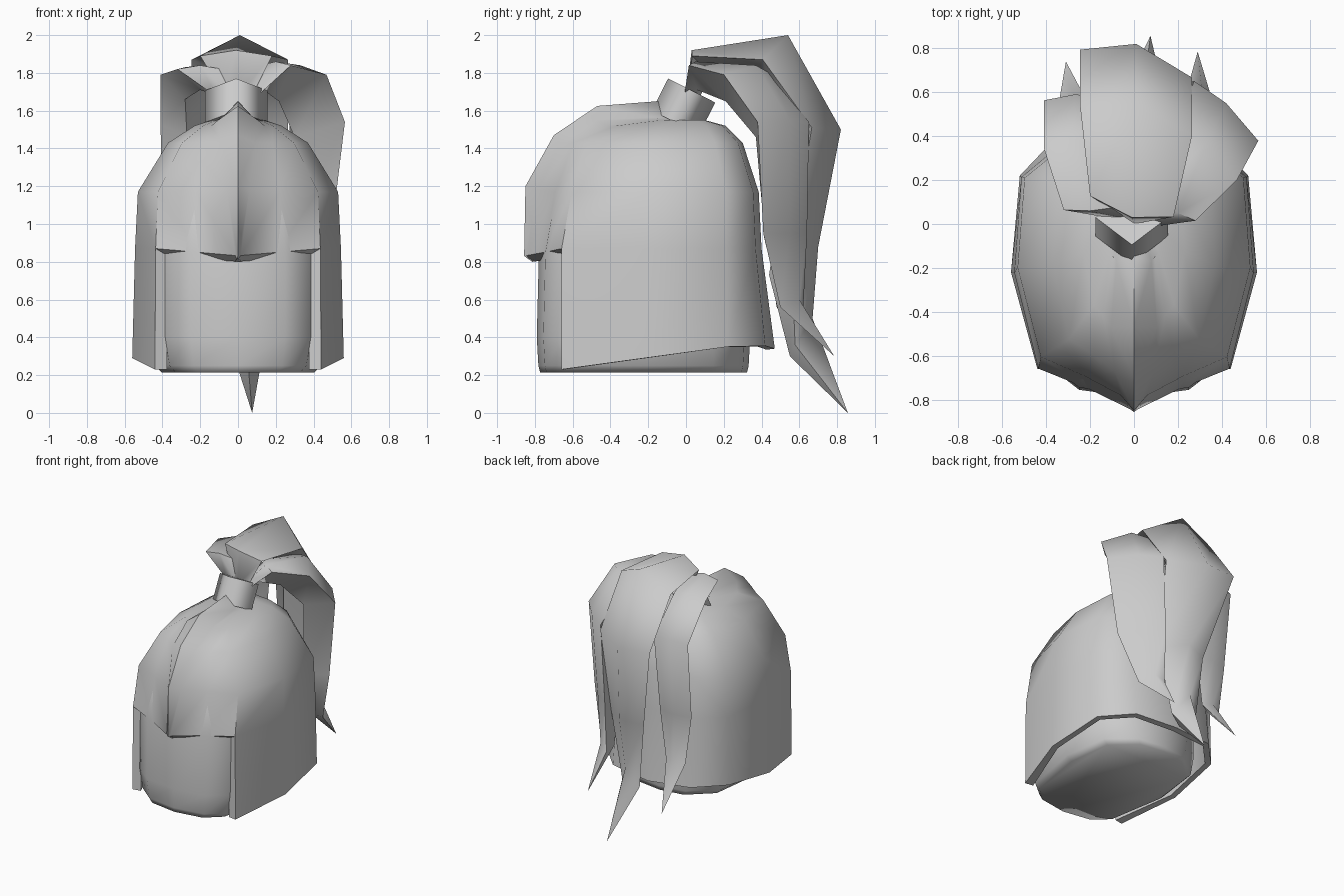
import bpy
from math import radians

if "Cube" in bpy.data.objects:
    bpy.data.objects.remove(bpy.data.objects["Cube"])


def make(name, verts, faces, angle=None):
    me = bpy.data.meshes.new(name)
    me.from_pydata(verts, [], faces)
    ob = bpy.data.objects.new(name, me)
    bpy.context.collection.objects.link(ob)
    bpy.ops.object.select_all(action='DESELECT')
    bpy.context.view_layer.objects.active = ob
    ob.select_set(True)
    if angle:
        smooth(angle)
    return ob


def smooth(angle):
    bpy.ops.object.shade_smooth_by_angle(angle=radians(angle))


def apply_mod(ob, kind, **settings):
    mod = ob.modifiers.new(kind, kind)
    for key, value in settings.items():
        setattr(mod, key, value)
    bpy.ops.object.modifier_apply(modifier=mod.name)


# Helmet shell: half of the dome as stacked rings, with a raised centre ridge
plan = [(.8, -.7), (1, 0), (.94, .7), (.6, .95), (0, 1)]
# z, half width, front y, back y, ridge y, ridge z, ridge strip half width, strip z
rows = [(.87, .545, -.845, .40, -.857, .83, .015, .833),
        (1.17, .53, -.78, .385, -.85, 1.2, .06, 1.18),
        (1.43, .37, -.67, .30, -.70, 1.47, .09, 1.43),
        (1.52, .23, -.47, .21, -.47, 1.625, .105, 1.55),
        (1.55, .14, -.17, .10, -.15, 1.65, .08, 1.565)]
rings = []
for z, w, yf, yb, ry, rz, s, sz in rows:
    yc, yr = (yf + yb) / 2, (yb - yf) / 2
    brow = z < 1
    mid = (s + .45 * (.8 * w - s), yc - .85 * yr, .85 if brow else z)
    rings.append([(0, ry, rz), (s, yf, sz), mid] + [(u * w, yc + t * yr, z) for u, t in plan])
N = len(rings[0])
verts = [v for ring in rings for v in ring]
faces = [(r * N + c, r * N + c + 1, r * N + N + c + 1, r * N + N + c)
         for r in range(len(rows) - 1) for c in range(N - 1)]
faces.append(tuple(range((len(rows) - 1) * N, len(rows) * N)))
# cheek and neck guard hanging from the brow ring
base = len(verts)
verts += [(.44, -.66, .23), (.56, -.22, .29), (.52, .22, .35), (.33, .42, .355), (0, .47, .34)]
faces += [(base + k, base + k + 1, 4 + k, 3 + k) for k in range(4)]
helmet = make("helmet_shell", verts, faces)
apply_mod(helmet, 'MIRROR', use_clip=True)
outer = len(helmet.data.vertices)
apply_mod(helmet, 'SOLIDIFY', thickness=.045, offset=-1)
# slant the rim of the face opening inwards
for v in list(helmet.data.vertices)[outer:]:
    if v.co.y < -.5 and v.co.z < .95:
        if v.co.z > .7:
            v.co.z -= .03
        if abs(v.co.x) > .3:
            v.co.x *= .95
smooth(50)

# Head filling the helmet
half = [(0, -.79), (.25, -.755), (.385, -.65), (.47, -.2), (.42, .15), (.22, .31), (0, .34)]
loop = half + [(-x, y) for x, y in half[-2:0:-1]]
levels = [(.215, .86, .97), (.25, .94, .985), (.4, 1, 1), (.85, 1, .98), (1.15, .9, .88), (1.4, .5, .5)]
M = len(loop)
verts = [(x * sx, -.22 + (y + .22) * sy, z) for z, sx, sy in levels for x, y in loop]
faces = [(r * M + c, r * M + (c + 1) % M, r * M + M + (c + 1) % M, r * M + M + c)
         for r in range(len(levels) - 1) for c in range(M)]
faces += [tuple(range(M))[::-1], tuple(range((len(levels) - 1) * M, len(levels) * M))]
make("head", verts, faces, 100)

# Plume holder: tilted four-sided tube
bpy.ops.mesh.primitive_cylinder_add(vertices=4, radius=1, depth=.19, location=(-.01, -.013, 1.622),
                                    rotation=(radians(-27), 0, 0))
holder = bpy.context.object
holder.name = "plume_holder"
holder.scale = (.165, .14, 1)
for p in holder.data.polygons:
    p.use_smooth = abs(p.normal.z) < .5
for e in holder.data.edges:
    a, b = (holder.data.vertices[i].co.z for i in e.vertices)
    e.use_edge_sharp = abs(a - b) < .01


# Plume locks: closed curved leaves with an outer and an inner spine, ending in a point
def lock(name, stations, tip, dx, dy, inset):
    # station: centre x, outer spine y z, half width, edge y z, inner spine y z
    verts = []
    for x, sy, sz, w, ey, ez, iy, iz in stations:
        verts += [(x - w * dx, ey - w * dy, ez), (x, sy, sz),
                  (x + w * dx, ey + w * dy, ez), (x - inset * w, iy, iz)]
    verts.append(tip)
    n = len(stations)
    faces = [(4 * r + c, 4 * r + (c + 1) % 4, 4 * r + 4 + (c + 1) % 4, 4 * r + 4 + c)
             for r in range(n - 1) for c in range(4)]
    faces += [(4 * n - 4 + c, 4 * n - 4 + (c + 1) % 4, 4 * n) for c in range(4)]
    faces.append((3, 2, 1, 0))
    make(name, verts, faces, 65)


lock("plume_middle", [(0, .0, 1.68, .07, .03, 1.67, .05, 1.65),
                      (-.01, .03, 1.92, .19, .08, 1.89, .10, 1.82),
                      (.01, .54, 2.0, .255, .47, 1.87, .36, 1.75),
                      (.01, .82, 1.5, .255, .73, 1.51, .54, 1.45),
                      (.08, .70, .88, .17, .60, .86, .44, .73),
                      (.05, .67, .5, .09, .60, .36, .55, .30)],
     (.075, .857, 0), 1, -.25, 0)
lock("plume_right", [(.05, .03, 1.7, .06, .03, 1.67, .05, 1.66),
                     (.2, .05, 1.86, .11, .09, 1.84, .06, 1.71),
                     (.33, .37, 1.84, .19, .33, 1.79, .21, 1.65),
                     (.42, .55, 1.55, .2, .515, 1.54, .37, 1.46),
                     (.37, .55, .95, .17, .525, .95, .42, .9),
                     (.31, .60, .6, .09, .56, .56, .51, .56)],
     (.29, .785, .3), .73, -.68, .6)
lock("plume_left", [(-.06, .03, 1.7, .05, .03, 1.67, .05, 1.66),
                    (-.2, .06, 1.84, .12, .07, 1.82, .08, 1.71),
                    (-.28, .38, 1.83, .13, .35, 1.79, .22, 1.66),
                    (-.27, .59, 1.55, .14, .57, 1.53, .39, 1.46),
                    (-.27, .54, .95, .13, .51, .95, .43, .9),
                    (-.27, .54, .6, .08, .51, .58, .48, .56)],
     (-.31, .74, .27), 1, .05, 0)
